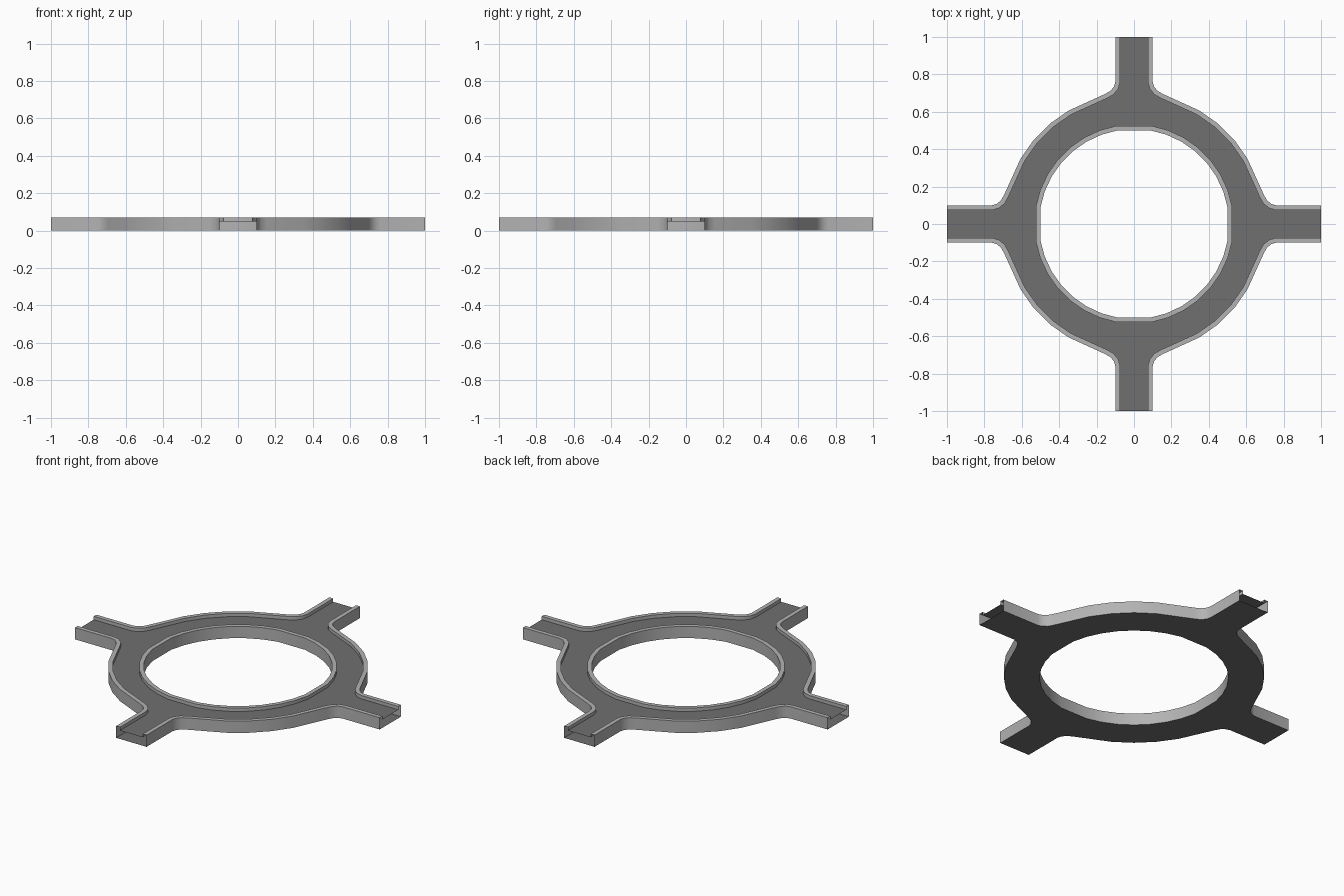
import bpy, bmesh
from math import sin, cos, radians
from mathutils import Vector

if "Cube" in bpy.data.objects:
    bpy.data.objects.remove(bpy.data.objects["Cube"])

TOP, ROAD, CURB = 0.07, 0.05, 0.025


def material(name, g):
    m = bpy.data.materials.new(name)
    m.diffuse_color = (g, g, g, 1)
    m.use_nodes = True
    m.node_tree.nodes["Principled BSDF"].inputs["Base Color"].default_value = m.diffuse_color
    return m


road_mat = material("asphalt", 0.16)
curb_mat = material("kerb_stone", 0.45)


def finish(bm, name, mat):
    me = bpy.data.meshes.new(name)
    bm.to_mesh(me)
    bm.free()
    ob = bpy.data.objects.new(name, me)
    bpy.context.collection.objects.link(ob)
    me.materials.append(mat)
    bpy.ops.object.select_all(action='DESELECT')
    ob.select_set(True)
    bpy.context.view_layer.objects.active = ob
    bpy.ops.object.shade_smooth_by_angle(angle=radians(40))
    return ob


def offset(path, d, closed=False):
    """Move a path sideways to its right by d, with mitred corners."""
    n, out = len(path), []
    for i, p in enumerate(path):
        a = path[i - 1] if i or closed else None
        b = path[(i + 1) % n] if i < n - 1 or closed else None
        dirs = [v.normalized() for v in ((p - a) if a else None, (b - p) if b else None) if v]
        norms = [Vector((v.y, -v.x)) for v in dirs]
        m = sum(norms, Vector((0, 0))).normalized()
        out.append(p + m * d / m.dot(norms[0]))
    return out


def turn(path, k):
    """Exact quarter turns."""
    for _ in range(k):
        path = [Vector((-p.y, p.x)) for p in path]
    return path


def kerb(name, runs, closed=False):
    """Outer wall, flat top and inner lip along each run."""
    bm = bmesh.new()
    for run in runs:
        inner = offset(run, CURB, closed)
        rows = [[bm.verts.new((p.x, p.y, z)) for p in pts]
                for pts, z in ((run, 0), (run, TOP), (inner, TOP), (inner, ROAD))]
        n = len(run)
        for lo, hi in zip(rows, rows[1:]):
            for i in range(n if closed else n - 1):
                j = (i + 1) % n
                bm.faces.new((lo[j], lo[i], hi[i], hi[j]))
    return finish(bm, name, curb_mat)


def plate(name, outline, hole, z, up):
    """Flat sheet with a hole."""
    bm = bmesh.new()
    for loop in (outline, hole):
        vs = [bm.verts.new((p.x, p.y, z)) for p in loop]
        for i in range(len(vs)):
            bm.edges.new((vs[i - 1], vs[i]))
    bmesh.ops.triangle_fill(bm, use_beauty=True, use_dissolve=False, edges=bm.edges[:],
                            normal=(0, 0, 1))
    bm.normal_update()
    flip = [f for f in bm.faces if (f.normal.z > 0) != up]
    bmesh.ops.reverse_faces(bm, faces=flip)
    return finish(bm, name, road_mat)


# Outer edge of one quarter: along the right arm, round the ring, out the back arm
half = [Vector(p) for p in ((1, 0.1), (0.76, 0.1), (0.735, 0.107), (0.712, 0.125), (0.695, 0.155))]
half += [Vector((0.7 * cos(radians(a)), 0.7 * sin(radians(a)))) for a in (30, 40)]
quarter = half + [Vector((p.y, p.x)) for p in reversed(half)]
# Kerb thickness goes to the ring side, which is left of this direction
quarter = quarter[::-1]
runs = [turn(quarter, k) for k in range(4)]

# Central opening, with flats across each axis
hole = [Vector((0.508 * cos(radians(a)), 0.508 * sin(radians(a))))
        for a in range(0, 360, 10) if a % 90]

kerb("outer_kerb", runs)
kerb("inner_kerb", [hole], closed=True)


def joined(parts):
    return [p for run in parts for p in reversed(run)]


# Road surface between the kerbs, and the underside
plate("road_surface", joined([offset(r, CURB) for r in runs]), offset(hole, CURB, True), ROAD, True)
plate("underside", joined(runs), hole, 0, False)
